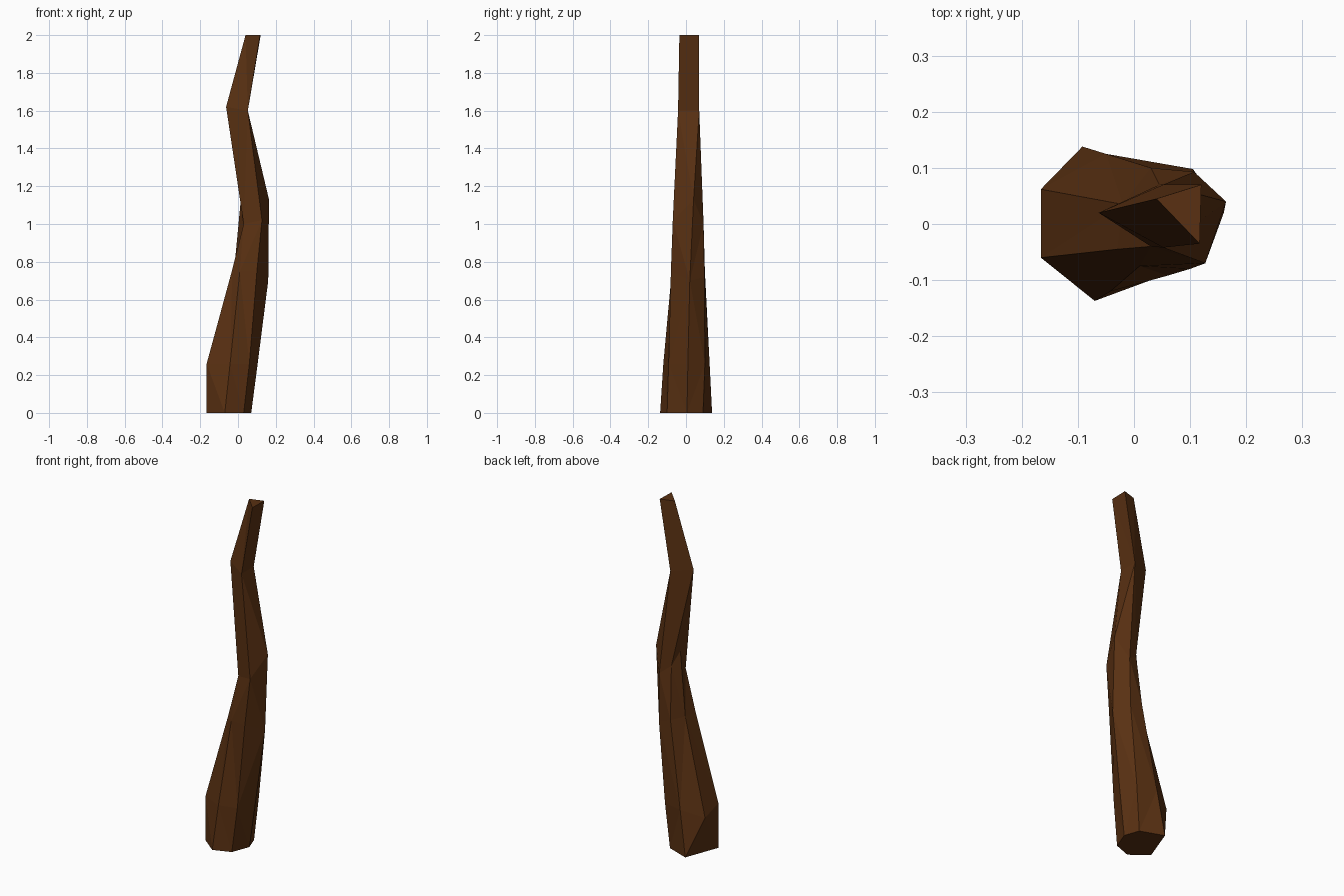
import bpy, bmesh

if "Cube" in bpy.data.objects:
    bpy.data.objects.remove(bpy.data.objects["Cube"])

# Seven-column cross-sections, left-back corner then round the front;
# repeated points merge so the trunk thins to a triangle at the top.
rings = [
    [(-.166, -.06, 0), (-.166, -.06, 0), (-.07, -.137, 0), (.03, -.1, 0),
     (.07, .005, 0), (.04, .09, 0), (-.092, .138, 0)],
    [(-.166, .062, .22), (-.166, -.06, .26), (-.042, -.12, .26), (.06, -.092, .26),
     (.104, .01, .26), (.065, .1, .26), (-.05, .125, .26)],
    [(-.02, .035, .76), (-.03, -.045, .76), (.01, -.075, .75), (.1, -.08, .75),
     (.16, .02, .7), (.105, .098, .72), (.03, .1, .75)],
    [(.015, .03, 1.13), (.03, -.04, 1.0), (.127, -.07, 1.02), (.127, -.07, 1.02),
     (.164, .04, 1.13), (.107, .093, 1.0), (.045, .07, 1.05)],
]
for left, front, back in [((-.063, .02, 1.62), (.052, -.042, 1.6), (.052, .07, 1.6)),
                          ((.04, .045, 2), (.117, -.035, 2), (.12, .07, 2))]:
    rings.append([left, left, front, front, back, back, left])

# Trunk: loft the sections and cap both ends
bm = bmesh.new()
vs = [[bm.verts.new(p) for p in r] for r in rings]
for lo, hi in zip(vs, vs[1:]):
    for i in range(7):
        j = (i + 1) % 7
        bm.faces.new((lo[i], lo[j], hi[j], hi[i]))
bm.faces.new(vs[0][::-1])
bm.faces.new(vs[-1])
bmesh.ops.remove_doubles(bm, verts=bm.verts[:], dist=.0005)
bmesh.ops.triangulate(bm, faces=[f for f in bm.faces if len(f.verts) == 4])
bmesh.ops.recalc_face_normals(bm, faces=bm.faces[:])
mesh = bpy.data.meshes.new("trunk")
bm.to_mesh(mesh)
bm.free()
trunk = bpy.data.objects.new("trunk", mesh)
bpy.context.collection.objects.link(trunk)

# Bark colour
bark = bpy.data.materials.new("bark")
bark.diffuse_color = (.1, .03, .006, 1)
bark.use_nodes = True
bark.node_tree.nodes["Principled BSDF"].inputs["Base Color"].default_value = bark.diffuse_color
mesh.materials.append(bark)
